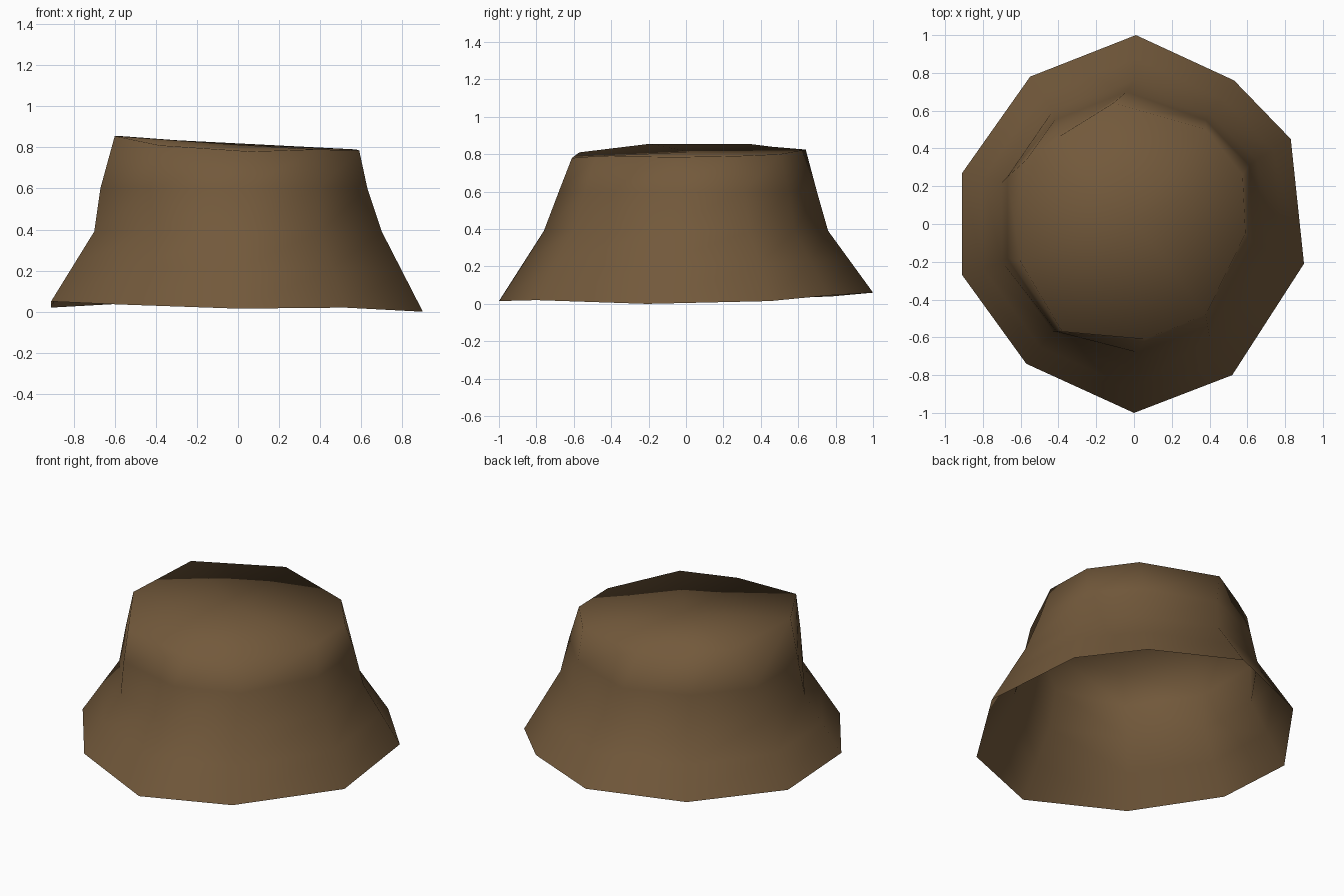
import bpy
import bmesh

if "Cube" in bpy.data.objects:
    bpy.data.objects.remove(bpy.data.objects["Cube"])

# Cross-sections of the hat, counter-clockwise from the right (x, y) or (x, y, z)
BRIM = [(.90, -.21, 0), (.83, .45, .015), (.53, .76, .045), (.01, 1.0, .06),
        (-.55, .78, .04), (-.91, .27, .02), (-.91, -.27, .05), (-.57, -.74, .035),
        (0, -1.0, .015), (.52, -.80, .02)]
BAND = [(.70, -.14), (.65, .34), (.40, .58), (0, .76), (-.43, .60),
        (-.70, .22), (-.70, -.20), (-.43, -.57), (0, -.76), (.40, -.60)]
CROWN = [(.63, -.10), (.61, .31), (.38, .55), (-.04, .70), (-.42, .55),
         (-.67, .25), (-.67, -.18), (-.41, -.57), (.02, -.68), (.39, -.54)]
RIM = [(.59, -.05, .785), (.575, .26, .79), (.38, .50, .80), (-.11, .64, .825),
       (-.40, .46, .84), (-.57, .34, .855), (-.60, -.20, .855), (-.38, -.57, .81),
       (.06, -.61, .78), (.38, -.48, .79)]

band = [(x, y, .39) for x, y in BAND]
crown = [(x, y, .60) for x, y in CROWN]
# Flare ring, halfway between brim and band
flare = [tuple(a * .48 + b * .52 for a, b in zip(p, q)) for p, q in zip(BRIM, band)]

# Hat: open shell lofted through the rings, closed by a fan on top
bm = bmesh.new()
rings = [[bm.verts.new(p) for p in ring] for ring in (BRIM, flare, band, crown, RIM)]
n = len(BRIM)
for low, high in zip(rings, rings[1:]):
    for i in range(n):
        j = (i + 1) % n
        bm.faces.new((low[i], low[j], high[j], high[i]))
top = rings[-1]
centre = bm.verts.new([sum(v.co[k] for v in top) / n for k in range(3)])
for i in range(n):
    bm.faces.new((top[i], top[(i + 1) % n], centre))
for f in bm.faces:
    f.smooth = True

mesh = bpy.data.meshes.new("bucket_hat")
bm.to_mesh(mesh)
bm.free()
hat = bpy.data.objects.new("bucket_hat", mesh)
bpy.context.collection.objects.link(hat)

# Brown cloth
cloth = bpy.data.materials.new("brown cloth")
cloth.diffuse_color = (.17, .10, .044, 1)
cloth.use_nodes = True
cloth.node_tree.nodes["Principled BSDF"].inputs["Base Color"].default_value = cloth.diffuse_color
mesh.materials.append(cloth)
